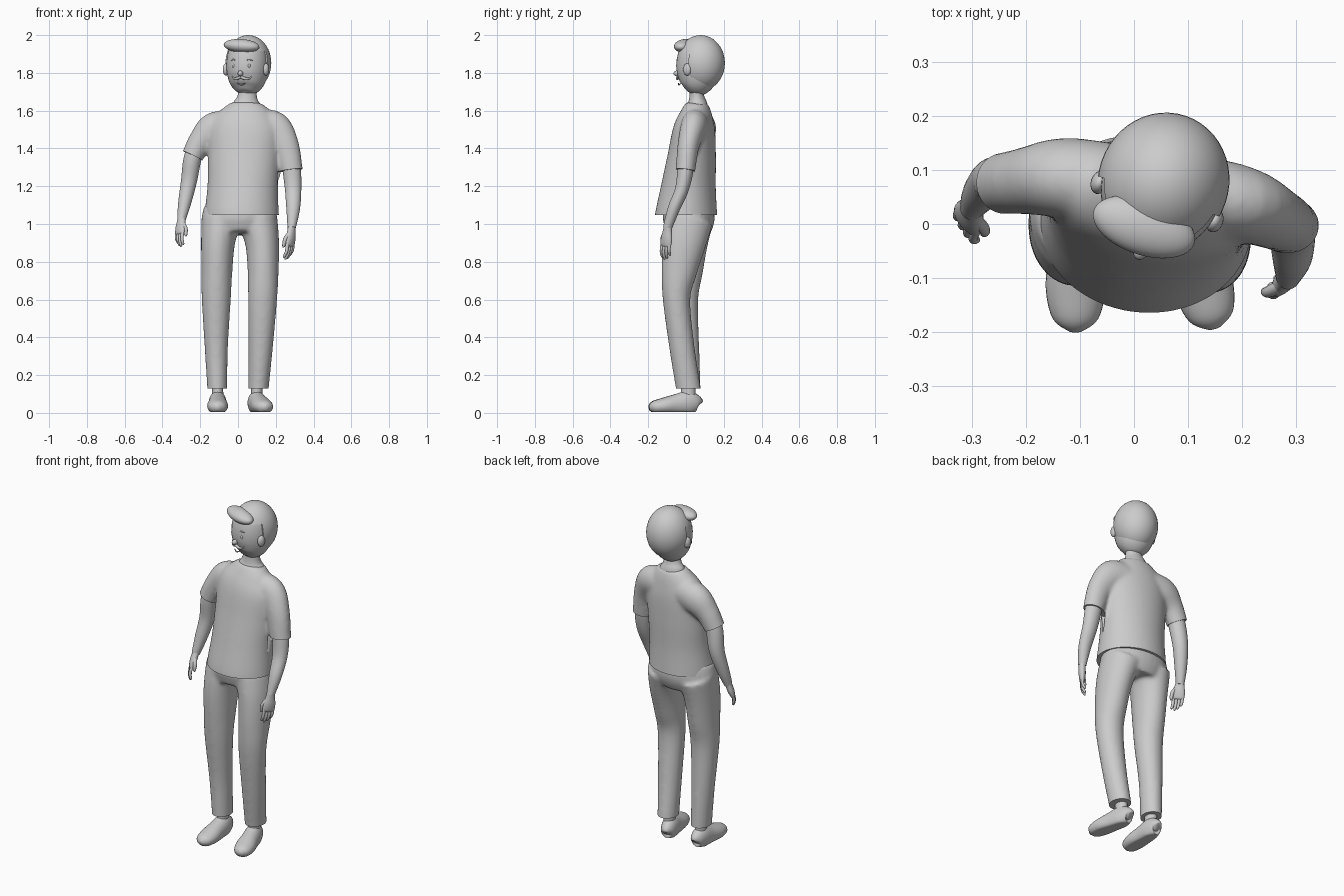
import bpy, bmesh
from math import pi, cos, sin, radians
from mathutils import Vector, Matrix

I4 = Matrix.Identity(4)


def add(name, bm, M=I4):
    bmesh.ops.recalc_face_normals(bm, faces=bm.faces)
    me = bpy.data.meshes.new(name)
    bm.to_mesh(me)
    bm.free()
    ob = bpy.data.objects.new(name, me)
    ob.matrix_world = M
    bpy.context.collection.objects.link(ob)
    return ob


def tube(name, rings, ref=(0, 1, 0), sides=28, steps=5, M=I4, floor=None, bm=None):
    """Smooth loft through elliptical rings (x, y, z, a, b)."""
    own = bm is None
    bm = bm or bmesh.new()
    R = [Vector(r) for r in rings]
    R = [R[0]] + R + [R[-1]]
    P = []
    for i in range(1, len(R) - 2):
        p0, p1, p2, p3 = R[i - 1:i + 3]
        for k in range(steps):
            t = k / steps
            P.append(0.5 * (2 * p1 + (p2 - p0) * t + (2 * p0 - 5 * p1 + 4 * p2 - p3) * t * t
                            + (3 * p1 - p0 - 3 * p2 + p3) * t ** 3))
    P.append(R[-1])
    C = [Vector(p[:3]) for p in P]
    loops = []
    for i, p in enumerate(P):
        t = (C[min(i + 1, len(C) - 1)] - C[max(i - 1, 0)]).normalized()
        u = t.cross(Vector(ref)).normalized()
        v = t.cross(u)
        a, b = max(p[3], .002), max(p[4], .002)
        loop = []
        for j in range(sides):
            w = 2 * pi * j / sides
            q = C[i] + u * a * cos(w) + v * b * sin(w)
            if floor is not None:
                q.z = max(q.z, floor)
            loop.append(bm.verts.new(q))
        loops.append(loop)
    for A, B in zip(loops, loops[1:]):
        for j in range(sides):
            k = (j + 1) % sides
            bm.faces.new((A[j], A[k], B[k], B[j]))
    bm.faces.new(loops[0][::-1])
    bm.faces.new(loops[-1])
    return add(name, bm, M) if own else None


def ball(name, loc, rad, M=I4, tilt=0, n=24):
    bm = bmesh.new()
    bmesh.ops.create_uvsphere(bm, u_segments=n * 2, v_segments=n, radius=1)
    T = Matrix.Translation(loc) @ Matrix.Rotation(tilt, 4, 'Y') @ Matrix.Diagonal((*rad, 1))
    bmesh.ops.transform(bm, matrix=T, verts=bm.verts)
    return add(name, bm, M)


def box(loc, size, rot=I4, M=I4):
    bm = bmesh.new()
    bmesh.ops.create_cube(bm, size=1)
    T = Matrix.Translation(loc) @ rot @ Matrix.Diagonal((*size, 1))
    bmesh.ops.transform(bm, matrix=T, verts=bm.verts)
    ob = add("cutter", bm, M)
    ob.hide_render = True
    return ob


def finish(ob, cutters, voxel=None):
    """Fuse by remeshing, trim with cutters, bake the result."""
    if voxel:
        m = ob.modifiers.new("fuse", 'REMESH')
        m.mode, m.voxel_size = 'VOXEL', voxel
        m = ob.modifiers.new("soften", 'SMOOTH')
        m.factor, m.iterations = .5, 10
    for c in cutters:
        m = ob.modifiers.new("trim", 'BOOLEAN')
        m.operation, m.object, m.solver = 'DIFFERENCE', c, 'EXACT'
    dg = bpy.context.evaluated_depsgraph_get()
    dg.update()
    me = bpy.data.meshes.new_from_object(ob.evaluated_get(dg))
    ob.modifiers.clear()
    ob.data = me
    for c in cutters:
        bpy.data.objects.remove(c)


# shirt: torso and two sleeves fused together
bm = bmesh.new()
tube("", [(.02, 0, 1.0, .2, .168), (.02, .002, 1.06, .197, .163), (.025, .014, 1.2, .187, .144),
          (.03, .03, 1.35, .19, .128), (.035, .043, 1.5, .19, .11), (.043, .054, 1.585, .145, .084),
          (.046, .06, 1.64, .085, .058)], ref=(.12, .99, 0), sides=40, bm=bm)
sleeves = [[(-.02, .07, 1.52, .08, .075), (-.125, .085, 1.502, .09, .075), (-.195, .08, 1.44, .068, .063),
            (-.24, .075, 1.362, .058, .057), (-.258, .073, 1.325, .057, .056)],
           [(.1, .055, 1.52, .08, .075), (.19, .04, 1.508, .09, .07), (.252, .013, 1.415, .072, .058),
            (.283, -.003, 1.285, .06, .052), (.288, -.008, 1.24, .059, .05)]]
cuts = [box((0, 0, .95), (.8, .8, .195))]
for s in sleeves:
    tube("", s, bm=bm)
    e, d = Vector(s[3][:3]), (Vector(s[4][:3]) - Vector(s[3][:3])).normalized()
    cuts.append(box(e + d * .05, (.126, .126, .1), d.to_track_quat('Z', 'Y').to_matrix().to_4x4()))
finish(add("shirt", bm), cuts, .01)

# trousers: hips and two legs fused together
bm = bmesh.new()
tube("", [(.007, .012, 1.1, .185, .13), (.007, .014, 1.02, .2, .137), (.008, .008, .95, .17, .115)], bm=bm)
tube("", [(-.09, .02, 1.02, .105, .125), (-.106, 0, .9, .09, .116), (-.112, -.01, .75, .082, .1),
          (-.115, -.015, .6, .077, .08), (-.115, .003, .35, .062, .067), (-.11, .012, .13, .053, .066),
          (-.11, .014, .08, .053, .066)], bm=bm)
tube("", [(.105, .015, 1.02, .105, .128), (.128, -.01, .9, .09, .116), (.133, -.036, .75, .082, .095),
          (.13, -.05, .6, .077, .073), (.12, -.022, .35, .065, .067), (.108, .012, .13, .055, .066),
          (.107, .016, .08, .055, .066)], bm=bm)
finish(add("trousers", bm), [box((0, 0, .03), (.8, .8, .2))], .01)

# ankles and shoes
for side, x, yaw in (("left", -.108, 0), ("right", .1, 14)):
    tube(side + "_ankle", [(x, .012, .05, .032, .04), (x, .012, .1, .03, .038), (x, .012, .17, .03, .038)])
    M = Matrix.Translation((x, 0, 0)) @ Matrix.Rotation(radians(yaw), 4, 'Z')
    tube(side + "_shoe", [(0, .07, .042, .015, .02), (0, .06, .048, .034, .044), (0, .015, .052, .046, .064),
                          (0, -.05, .044, .05, .056), (0, -.12, .036, .055, .044),
                          (0, -.175, .03, .042, .032), (0, -.198, .026, .012, .012)],
         ref=(0, 0, 1), M=M, floor=.004)

# arms
tube("left_arm", [(-.215, .077, 1.42, .045, .045), (-.242, .076, 1.34, .047, .047),
                  (-.26, .08, 1.225, .042, .042), (-.283, .056, 1.11, .034, .034), (-.3, .03, 1.02, .022, .024)])
tube("right_arm", [(.272, 0, 1.37, .045, .042), (.285, -.004, 1.28, .048, .042), (.292, -.023, 1.18, .043, .036),
                   (.292, -.065, 1.08, .036, .032), (.284, -.098, .98, .022, .024)])

# hands: palm, four curled fingers and a thumb
for name, side, wrist, tip in (("left", -1, (-.298, .034, 1.035), (-.317, -.022, .885)),
                               ("right", 1, (.285, -.096, .985), (.268, -.116, .812))):
    w, e = Vector(wrist), Vector(tip)
    L, d = (e - w).length, (e - w).normalized()
    s = Vector((.6 * side, .8, 0))
    n = s.cross(d).normalized() * side
    tube(name + "_palm", [(*(w + d * L * f), a, b) for f, a, b in
                          ((-.05, .02, .022), (.12, .019, .026), (.35, .019, .034), (.55, .014, .034),
                           (.62, .006, .026))], ref=s, sides=20)
    for k in range(4):
        b = w + d * L * .5 + s * (k - 1.5) * .0165
        l = L * (.44, .5, .47, .38)[k]
        tube(f"{name}_finger_{k + 1}", [(*b, .009, .009), (*(b + d * l * .55), .0085, .0085),
                                        (*(b + d * l * .9 + n * .012), .007, .007),
                                        (*(b + d * l + n * .017), .003, .003)], ref=s, sides=12)
    b = w + d * L * .2 - s * .018
    tube(name + "_thumb", [(*b, .011, .011), (*(b + d * L * .18 - s * .016 + n * .01), .011, .011),
                           (*(b + d * L * .38 - s * .016 + n * .016), .008, .008),
                           (*(b + d * L * .43 - s * .014 + n * .017), .003, .003)], ref=s, sides=12)

# neck
tube("neck", [(.046, .06, 1.6, .088, .062), (.046, .06, 1.638, .072, .052), (.048, .058, 1.665, .055, .042),
              (.05, .056, 1.7, .048, .036), (.05, .055, 1.76, .048, .036)])

# head, turned to one side
H = Matrix.Translation((.052, .07, 0)) @ Matrix.Rotation(radians(-18.4), 4, 'Z')
tube("face", [(0, -.043, 1.69, .012, .012), (0, -.038, 1.699, .045, .043), (0, -.025, 1.73, .083, .083),
              (0, -.012, 1.78, .104, .107), (0, -.005, 1.85, .111, .116), (0, 0, 1.92, .1, .106),
              (0, 0, 1.96, .07, .08)], M=H, sides=40)
hair = ball("hair", (0, .008, 1.852), (.121, .129, .148), M=H)
finish(hair, [box((0, -.17, 1.75), (.5, .3, .33), M=H)])
ball("fringe", (-.008, -.082, 1.943), (.098, .052, .036), M=H, tilt=radians(4))
ball("nose", (0, -.124, 1.797), (.014, .019, .015), M=H, n=10)
tube("mouth", [(-.022, -.109, 1.745, .002, .002), (0, -.113, 1.737, .004, .004), (.022, -.109, 1.745, .002, .002)],
     M=H, sides=10)
for side, x in (("left", -1), ("right", 1)):
    ball(side + "_ear", (x * .112, -.03, 1.818), (.016, .022, .032), M=H, n=12)
    ball(side + "_eye", (x * .043, -.109, 1.838), (.008, .006, .011), M=H, n=8)
    tube(side + "_brow", [(x * .026, -.113, 1.866, .003, .003), (x * .045, -.108, 1.871, .004, .004),
                          (x * .062, -.098, 1.864, .002, .002)], M=H, sides=10)
    tube(side + "_moustache", [(0, -.119, 1.779, .007, .007), (x * .022, -.116, 1.77, .008, .007),
                               (x * .042, -.106, 1.77, .005, .005), (x * .054, -.1, 1.782, .002, .002)],
         M=H, sides=10)

# smooth shading with crisp hems
for ob in bpy.context.scene.objects:
    ob.select_set(True)
bpy.context.view_layer.objects.active = hair
bpy.ops.object.shade_smooth_by_angle(angle=radians(50))
